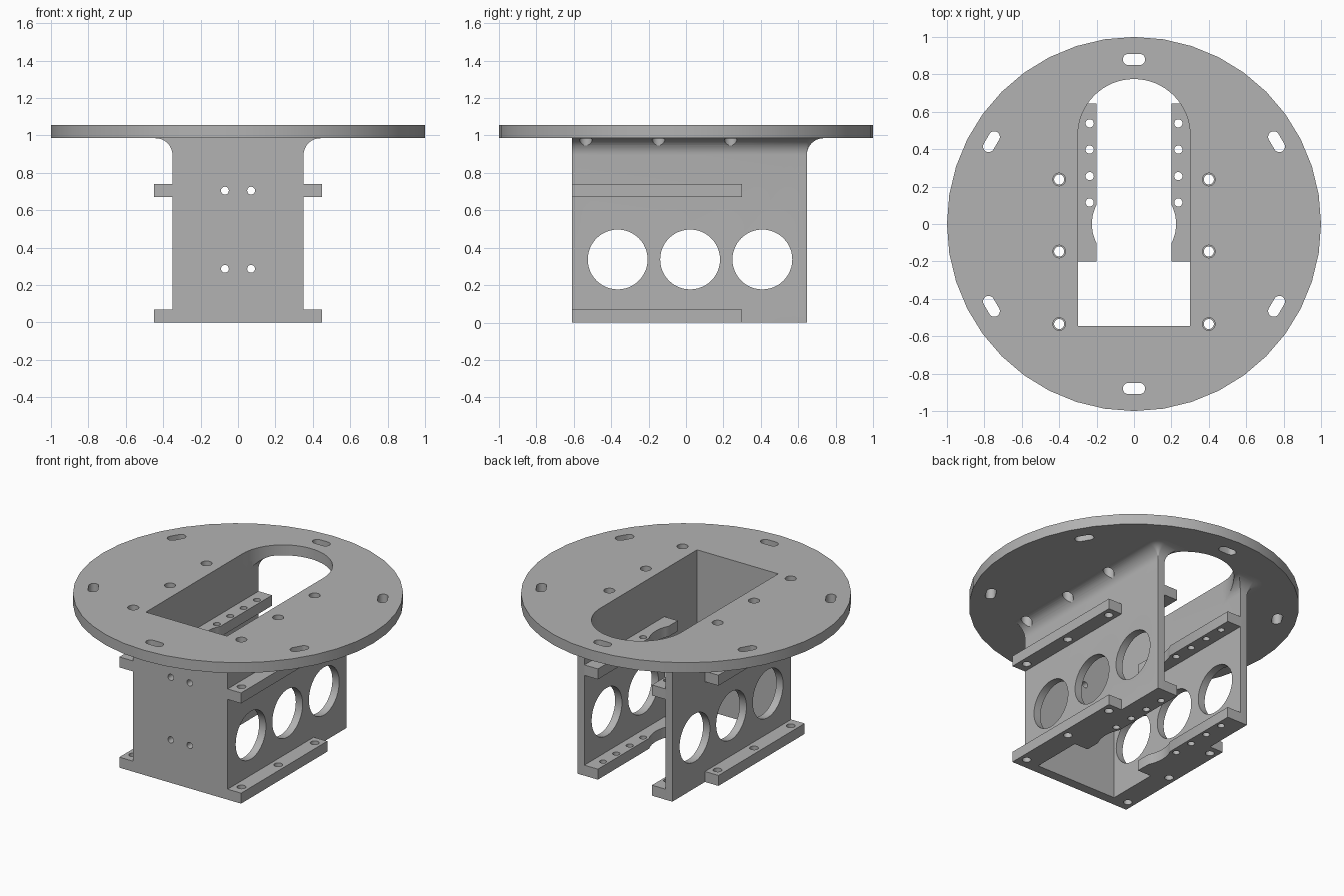
import bpy, bmesh
from math import sin, cos, pi, radians, atan2
from mathutils import Vector

if "Cube" in bpy.data.objects:
    bpy.data.objects.remove(bpy.data.objects["Cube"])

grey = bpy.data.materials.new("plain grey")
grey.use_nodes = True
GREY = (0.45, 0.45, 0.45, 1)
grey.diffuse_color = GREY
grey.node_tree.nodes["Principled BSDF"].inputs["Base Color"].default_value = GREY

# Main dimensions
PLATE_Z, TOP_Z = 0.985, 1.055
HALF, INNER = 0.35, 0.30
FRONT, BACK = -0.61, 0.645
FILLET = 0.09
LEVELS = ((0, 0.07), (0.67, 0.74))
BOLT_Y = (-0.535, -0.147, 0.238)


def arc(cx, cy, r, start, end, n):
    return [(cx + r * cos(start + (end - start) * i / n),
             cy + r * sin(start + (end - start) * i / n)) for i in range(n + 1)]


def circle(cx, cy, r, n=32):
    return arc(cx, cy, r, 0, 2 * pi, n)[:-1]


def rect(x0, x1, y0, y1):
    return [(x0, y0), (x1, y0), (x1, y1), (x0, y1)]


def loft(name, rings):
    """Closed solid through equal-length rings of points."""
    bm = bmesh.new()
    loops = [[bm.verts.new(p) for p in ring] for ring in rings]
    n = len(loops[0])
    for a, b in zip(loops, loops[1:]):
        for i in range(n):
            j = (i + 1) % n
            bm.faces.new((a[i], a[j], b[j], b[i]))
    bm.faces.new(loops[0][::-1])
    bm.faces.new(loops[-1])
    bmesh.ops.recalc_face_normals(bm, faces=bm.faces)
    mesh = bpy.data.meshes.new(name)
    bm.to_mesh(mesh)
    bm.free()
    ob = bpy.data.objects.new(name, mesh)
    bpy.context.collection.objects.link(ob)
    mesh.materials.append(grey)
    return ob


def prism(name, pts, lo, hi, axis="z"):
    place = {"z": lambda u, v, w: (u, v, w),
             "x": lambda u, v, w: (w, u, v),
             "y": lambda u, v, w: (u, w, v)}[axis]
    return loft(name, [[place(u, v, w) for u, v in pts] for w in (lo, hi)])


def cut(ob, pts, lo, hi, axis="z"):
    cutter = prism("cutter", pts, lo, hi, axis)
    cutter.hide_render = True
    mod = ob.modifiers.new("cut", "BOOLEAN")
    mod.operation, mod.solver, mod.object = "DIFFERENCE", "EXACT", cutter
    bpy.context.view_layer.objects.active = ob
    bpy.ops.object.modifier_apply(modifier=mod.name)
    bpy.data.objects.remove(cutter)


def finish(ob):
    bpy.ops.object.select_all(action="DESELECT")
    ob.select_set(True)
    bpy.context.view_layer.objects.active = ob
    bpy.ops.object.shade_smooth_by_angle(angle=radians(30))


# Keyhole opening: square at the front, round at the back
opening = [(-INNER, -0.545), (INNER, -0.545)] + arc(0, 0.475, INNER, 0, pi, 32)

# Round top plate with opening, bolt holes and tangential slots
plate = prism("top_plate", circle(0, 0, 1, 40), PLATE_Z, TOP_Z)
cut(plate, opening, 0.9, 1.2)
for x in (-0.4, 0.4):
    for y in BOLT_Y:
        cut(plate, circle(x, y, 0.034, 24), 0.9, 1.2)
for k in range(6):
    a = radians(30 + 60 * k)
    slot = arc(0, 0.03, 0.03, 0, pi, 10) + arc(0, -0.03, 0.03, pi, 2 * pi, 10)
    cut(plate, [((0.88 + u) * cos(a) - v * sin(a), (0.88 + u) * sin(a) + v * cos(a))
                for u, v in slot], 0.9, 1.2)
finish(plate)


# Housing: three-sided box flaring into the plate
def outline(e, z):
    corner_r = arc(HALF, BACK, e, 0, pi / 2, 8)
    corner_l = arc(-HALF, BACK, e, pi / 2, pi, 8)
    pts = [(-HALF - e, FRONT), (HALF + e, FRONT)] + corner_r + corner_l
    return [(x, y, z) for x, y in pts]


steps = [i / 10 * pi / 2 for i in range(11)]
rings = [outline(0.0005, 0)]
rings += [outline(0.0005 + FILLET * (1 - cos(a)), PLATE_Z - FILLET + FILLET * sin(a)) for a in steps]
housing = loft("housing", rings)
# inner channel, rounded along its upper corners
r = FILLET
channel = [(-INNER, -0.1), (INNER, -0.1)]
channel += arc(INNER - r, PLATE_Z - r, r, 0, pi / 2, 8)
channel += arc(r - INNER, PLATE_Z - r, r, pi / 2, pi, 8)
cut(housing, channel, -0.545, 1.0, "y")
cut(housing, opening, 0.8, 1.2)
for y in (-0.365, 0.022, 0.408):
    cut(housing, circle(y, 0.337, 0.16, 48), -0.6, 0.6, "x")
for x in (-0.07, 0.07):
    for z in (0.287, 0.705):
        cut(housing, circle(x, z, 0.021, 20), -0.8, -0.4, "y")
for x in (-0.4, 0.4):
    for y in BOLT_Y:
        cut(housing, circle(x, y, 0.034, 24), 0.8, 1.2)
finish(housing)

# Outer flanges and inner rails, two levels on both sides
for side, s in (("left", 1), ("right", -1)):
    for level, (lo, hi) in zip(("lower", "upper"), LEVELS):
        x0, x1 = sorted((s * HALF, s * 0.45))
        flange = prism(f"{side}_{level}_flange", rect(x0, x1, FRONT, 0.3), lo, hi)
        for y in BOLT_Y:
            cut(flange, circle(s * 0.4, y, 0.027, 24), lo - 0.1, hi + 0.1)
        finish(flange)

        # rail edge has a shallow round relief around the centre
        bite = atan2(0.103, 0.2)
        relief = [(s * x, y) for x, y in arc(0, 0, 0.225, bite, -bite, 10)]
        edge = [(s * INNER, -0.2), (s * INNER, BACK), (s * 0.2, BACK)]
        rail = prism(f"{side}_{level}_rail", edge + relief + [(s * 0.2, -0.2)], lo, hi)
        for y in (0.115, 0.256, 0.398, 0.538):
            cut(rail, circle(s * 0.237, y, 0.022, 20), lo - 0.1, hi + 0.1)
        finish(rail)
